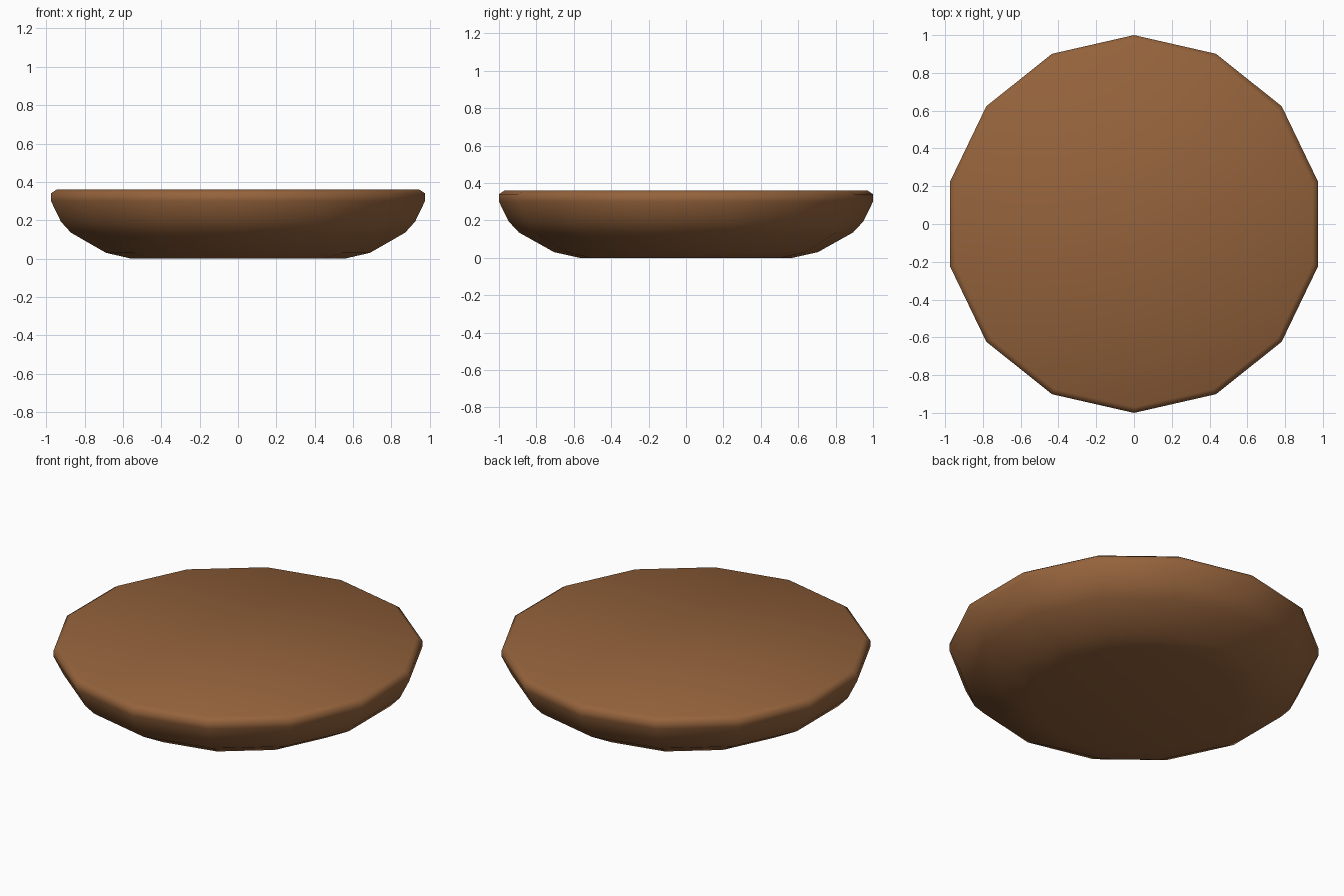
import bpy, bmesh, math

if "Cube" in bpy.data.objects:
    bpy.data.objects.remove(bpy.data.objects["Cube"])

SIDES = 14
# (radius, height) from the flat underside up to the chamfered rim
PROFILE = [(0.57, 0.0), (0.705, 0.03), (0.893, 0.135), (0.947, 0.193),
           (1.0, 0.30), (1.0, 0.34), (0.97, 0.36)]

wood = bpy.data.materials.new("warm brown")
wood.diffuse_color = (0.30, 0.125, 0.045, 1)
wood.use_nodes = True
wood.node_tree.nodes["Principled BSDF"].inputs["Base Color"].default_value = wood.diffuse_color

# Rounded dish body: stacked 14-sided rings, a vertex pointing along y
bm = bmesh.new()
rings = []
for r, z in PROFILE:
    ring = []
    for k in range(SIDES):
        a = math.pi / 2 + k * math.tau / SIDES
        ring.append(bm.verts.new((r * math.cos(a), r * math.sin(a), z)))
    rings.append(ring)
for low, high in zip(rings, rings[1:]):
    for k in range(SIDES):
        n = (k + 1) % SIDES
        bm.faces.new((low[k], low[n], high[n], high[k]))

# Flat underside and flat top
bm.faces.new(rings[0][::-1])
bm.faces.new(rings[-1])
bmesh.ops.recalc_face_normals(bm, faces=bm.faces)
for f in bm.faces:
    f.smooth = True

mesh = bpy.data.meshes.new("round_base")
bm.to_mesh(mesh)
bm.free()
mesh.materials.append(wood)
base = bpy.data.objects.new("round_base", mesh)
bpy.context.collection.objects.link(base)
